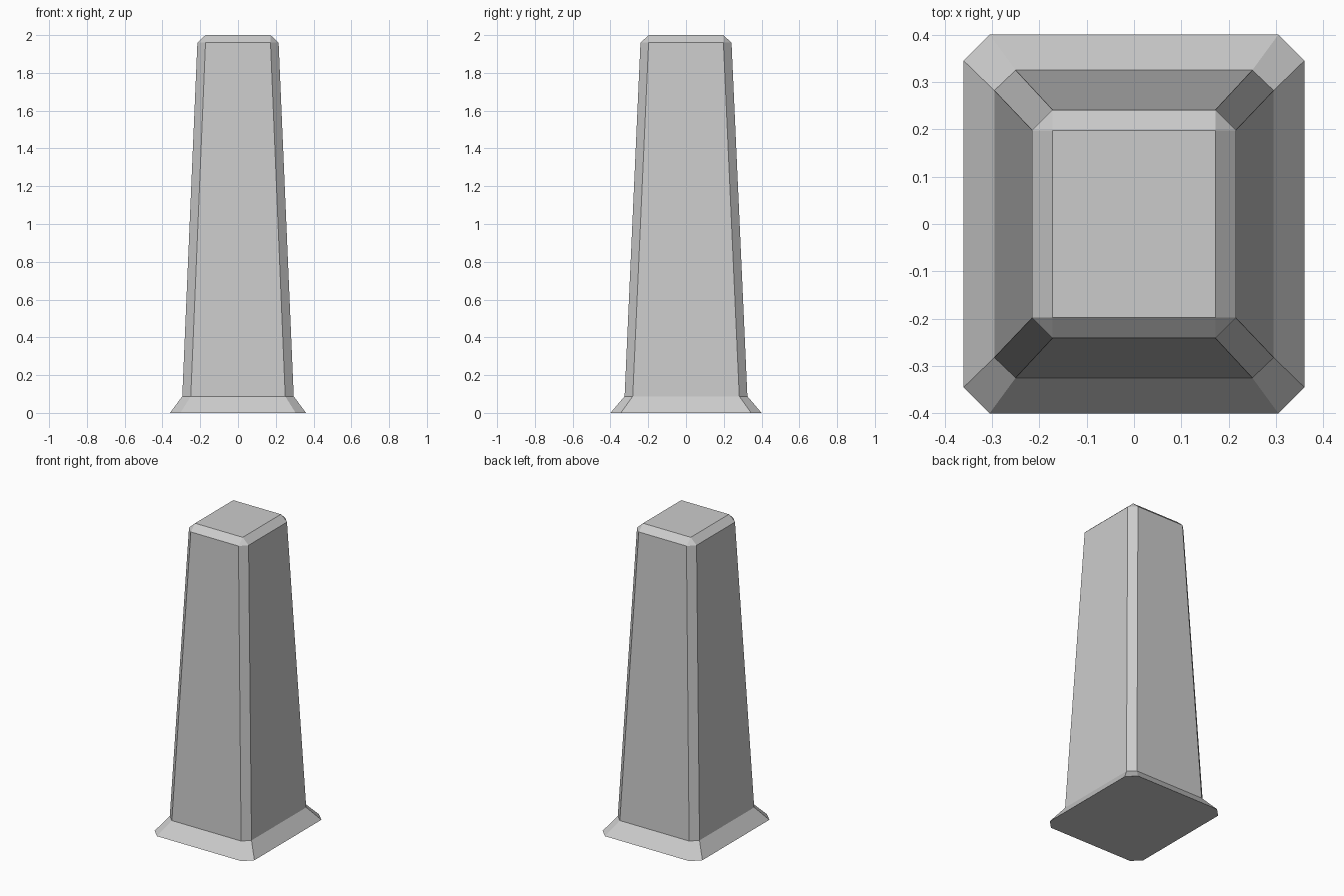
import bpy, bmesh

if "Cube" in bpy.data.objects:
    bpy.data.objects.remove(bpy.data.objects["Cube"])

# Levels: height, half width, half depth, corner chamfer in x and y
LEVELS = [
    (0.00, 0.36, 0.40, 0.055, 0.055),    # foot
    (0.088, 0.295, 0.325, 0.045, 0.043),  # shaft bottom
    (1.96, 0.215, 0.241, 0.043, 0.043),  # shaft top
]
CAP = (2.0, 0.172, 0.197)


def ring(bm, z, w, d, cx, cy):
    pts = []
    for sx, sy in ((1, 1), (-1, 1), (-1, -1), (1, -1)):
        pair = [(sx * w, sy * (d - cy)), (sx * (w - cx), sy * d)]
        pts += pair if sx * sy > 0 else pair[::-1]
    return [bm.verts.new((x, y, z)) for x, y in pts]


bm = bmesh.new()
rings = [ring(bm, *level) for level in LEVELS]

# Flared foot and tapering shaft
for low, high in zip(rings, rings[1:]):
    for i in range(8):
        j = (i + 1) % 8
        bm.faces.new((low[i], low[j], high[j], high[i]))
bm.faces.new(rings[0][::-1])

# Bevelled cap with a square-cornered top
z, w, d = CAP
top = [bm.verts.new((sx * w, sy * d, z)) for sx, sy in ((1, 1), (-1, 1), (-1, -1), (1, -1))]
edge = rings[-1]
for k in range(4):
    n = (k + 1) % 4
    bm.faces.new((edge[2 * k], edge[2 * k + 1], top[k]))
    bm.faces.new((edge[2 * k + 1], edge[2 * n], top[n], top[k]))
bm.faces.new(top)

bmesh.ops.recalc_face_normals(bm, faces=bm.faces)
mesh = bpy.data.meshes.new("stone_pillar")
bm.to_mesh(mesh)
bm.free()
bpy.context.collection.objects.link(bpy.data.objects.new("stone_pillar", mesh))
